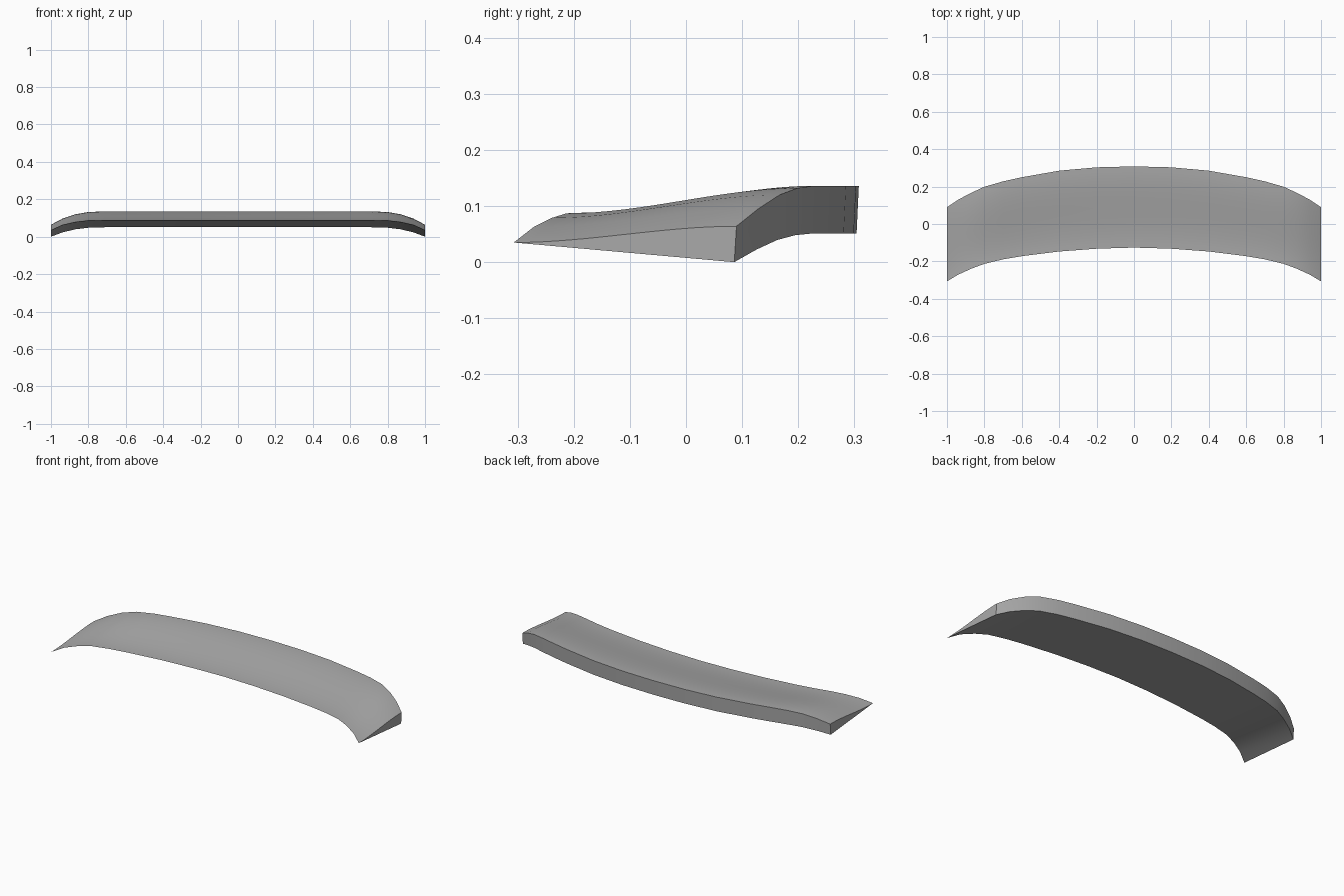
import bpy
import bmesh
import math

cube = bpy.data.objects.get("Cube")
if cube:
    bpy.data.objects.remove(cube, do_unlink=True)

grey = bpy.data.materials.new("satin_grey")
grey.use_nodes = True
colour = (0.4, 0.4, 0.4, 1)
grey.diffuse_color = colour
grey.node_tree.nodes["Principled BSDF"].inputs["Base Color"].default_value = colour

# Half-span stations: x, front edge y and z, rear edge y, rear drop
STATIONS = [
    (0.0, -0.126, 0.088, 0.308, 0.0),
    (0.2, -0.132, 0.088, 0.303, 0.0),
    (0.4, -0.147, 0.088, 0.285, 0.0),
    (0.6, -0.172, 0.088, 0.250, 0.0),
    (0.7, -0.189, 0.088, 0.228, 0.0),
    (0.8, -0.213, 0.087, 0.199, 0.004),
    (0.87, -0.239, 0.079, 0.167, 0.016),
    (0.94, -0.271, 0.063, 0.130, 0.040),
    (1.0, -0.307, 0.035, 0.090, 0.072),
]
STEPS = 16
REAR_TOP, REAR_BOTTOM = 0.136, 0.051


def section(x, front_y, front_z, rear_y, drop):
    """Closed wedge section: S-curved top, upright rear, straight underside."""
    rear_z = REAR_TOP - drop
    points = []
    for i in range(STEPS + 1):
        t = i / STEPS
        ease = t * t * (3 - 2 * t)
        points.append((x, front_y + (rear_y - front_y) * t,
                       front_z + (rear_z - front_z) * ease))
    points.append((x, rear_y - 0.004, REAR_BOTTOM - drop * 0.708))
    return points


# Mirror the stations across the centre, then loft the sections
spans = [(-s[0], *s[1:]) for s in reversed(STATIONS[1:])] + STATIONS
bm = bmesh.new()
rings = [[bm.verts.new(p) for p in section(*s)] for s in spans]
for a, b in zip(rings, rings[1:]):
    for i in range(len(a)):
        j = (i + 1) % len(a)
        bm.faces.new((a[i], a[j], b[j], b[i]))
for ring in (rings[0], rings[-1]):
    bm.faces.new(ring)
bmesh.ops.recalc_face_normals(bm, faces=bm.faces)

mesh = bpy.data.meshes.new("spoiler_blade")
bm.to_mesh(mesh)
bm.free()
mesh.materials.append(grey)
blade = bpy.data.objects.new("spoiler_blade", mesh)
bpy.context.collection.objects.link(blade)

# Smooth surfaces with crisp outer edges
bpy.ops.object.select_all(action="DESELECT")
blade.select_set(True)
bpy.context.view_layer.objects.active = blade
bpy.ops.object.shade_smooth_by_angle(angle=math.radians(30))
